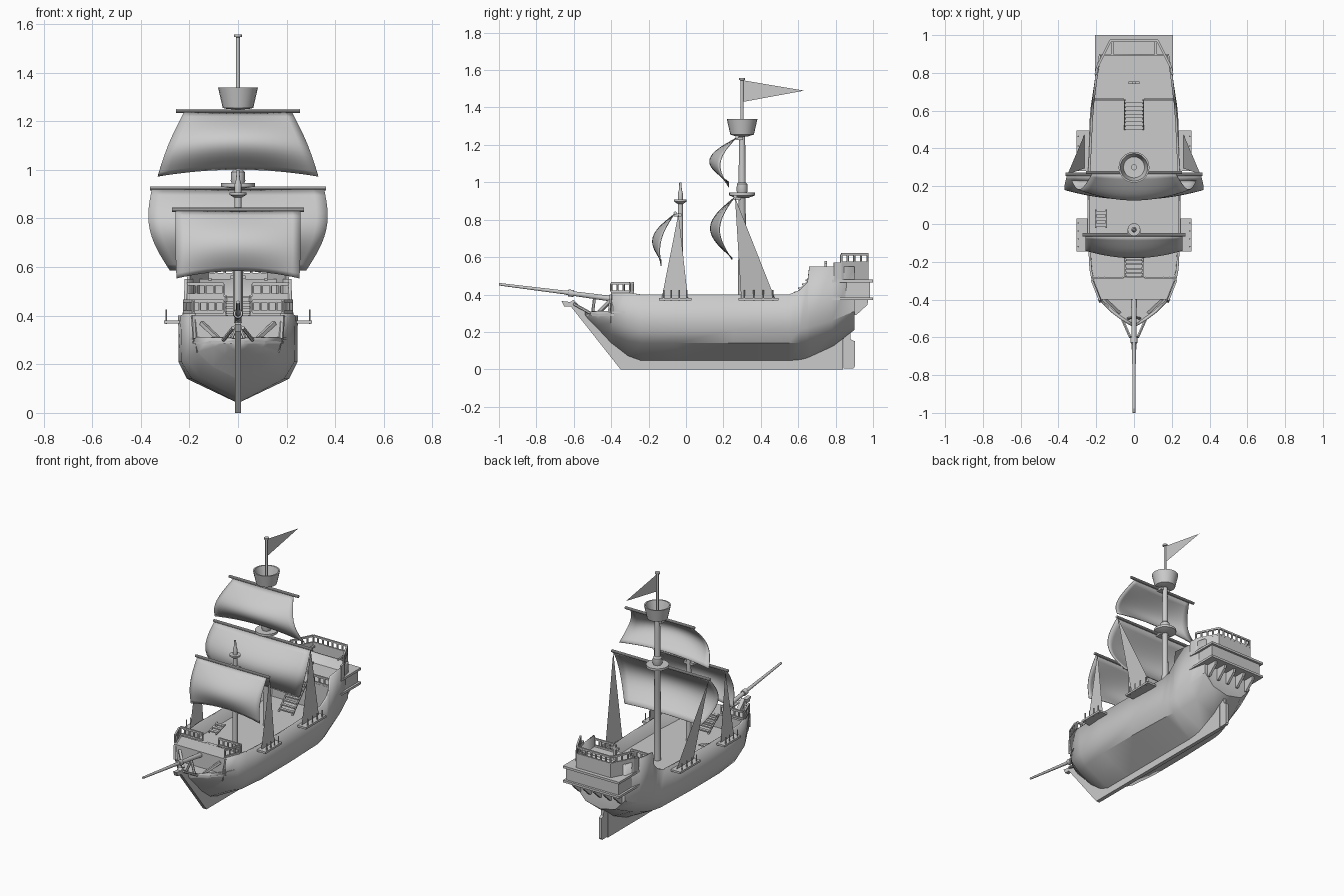
import bpy, bmesh, math
from mathutils import Vector

if "Cube" in bpy.data.objects:
    bpy.data.objects.remove(bpy.data.objects["Cube"])

mat = bpy.data.materials.new("plain_grey")
mat.diffuse_color = (0.6, 0.6, 0.6, 1)
mat.use_nodes = True
mat.node_tree.nodes["Principled BSDF"].inputs["Base Color"].default_value = mat.diffuse_color


def make(name, verts, faces, smooth=False, recalc=True):
    me = bpy.data.meshes.new(name)
    me.from_pydata([tuple(v) for v in verts], [], faces)
    if recalc:
        bm = bmesh.new()
        bm.from_mesh(me)
        bmesh.ops.recalc_face_normals(bm, faces=bm.faces)
        bm.to_mesh(me)
        bm.free()
    me.materials.append(mat)
    ob = bpy.data.objects.new(name, me)
    bpy.context.collection.objects.link(ob)
    if smooth:
        bpy.ops.object.select_all(action='DESELECT')
        ob.select_set(True)
        bpy.context.view_layer.objects.active = ob
        bpy.ops.object.shade_smooth_by_angle(angle=math.radians(35))
    return ob


def box(name, x0, x1, y0, y1, z0, z1):
    return prism(name, [(x0, y0), (x1, y0), (x1, y1), (x0, y1)], z0, z1)


def prism(name, pts, a, b, axis='Z'):
    """Extrude an outline along z, or a (y, z) outline along x."""
    n = len(pts)
    put = (lambda p, h: (p[0], p[1], h)) if axis == 'Z' else (lambda p, h: (h, p[0], p[1]))
    v = [put(p, a) for p in pts] + [put(p, b) for p in pts]
    f = [list(range(n))[::-1], list(range(n, 2 * n))]
    f += [[i, (i + 1) % n, n + (i + 1) % n, n + i] for i in range(n)]
    return make(name, v, f)


def bar(name, a, b, r, r2=None, n=8):
    a, b = Vector(a), Vector(b)
    q = (b - a).to_track_quat('Z', 'Y')
    v = []
    for p, rad in ((a, r), (b, r if r2 is None else r2)):
        v += [p + q @ Vector((rad * math.cos(t), rad * math.sin(t), 0))
              for t in (2 * math.pi * (i + .5) / n for i in range(n))]
    f = [list(range(n))[::-1], list(range(n, 2 * n))]
    f += [[i, (i + 1) % n, n + (i + 1) % n, n + i] for i in range(n)]
    return make(name, v, f, n > 4)


def lathe(name, y, prof, n=20):
    v = [(r * math.cos(2 * math.pi * i / n), y + r * math.sin(2 * math.pi * i / n), z)
         for r, z in prof for i in range(n)]
    f = [[k * n + i, k * n + (i + 1) % n, (k + 1) * n + (i + 1) % n, (k + 1) * n + i]
         for k in range(len(prof) - 1) for i in range(n)]
    f += [list(range(n)), list(range((len(prof) - 1) * n, len(prof) * n))]
    return make(name, v, f, True)


def railing(name, pts, z0, z1, step=0.035):
    for a, b in zip(pts, pts[1:]):
        a, b = Vector(a), Vector(b)
        for z in (z0, z1):
            bar(name + "_beam", (a.x, a.y, z), (b.x, b.y, z), .008, n=4)
        k = max(1, round((b - a).length / step))
        for i in range(k + 1):
            p = a.lerp(b, i / k)
            bar(name + "_post", (p.x, p.y, z0), (p.x, p.y, z1), .006, n=6)


# Hull stations: y, keel z, chine x z, bilge x z, top x z
ST = [(-.54, .28, .012, .29, .015, .30, .015, .305),
      (-.51, .25, .028, .265, .055, .29, .065, .308),
      (-.47, .21, .055, .235, .10, .27, .118, .31),
      (-.405, .14, .10, .19, .165, .25, .183, .31),
      (-.40, .135, .105, .187, .17, .248, .187, .41),
      (-.31, .065, .16, .15, .215, .225, .222, .41),
      (-.24, .04, .19, .14, .232, .21, .236, .40),
      (-.05, .04, .21, .14, .245, .21, .246, .40),
      (.25, .04, .21, .14, .245, .21, .244, .40),
      (.55, .04, .20, .14, .235, .21, .23, .40),
      (.61, .045, .19, .142, .23, .215, .225, .425),
      (.65, .055, .182, .148, .225, .222, .222, .465),
      (.66, .06, .18, .15, .223, .225, .22, .55),
      (.78, .115, .15, .185, .205, .26, .205, .55),
      (.90, .21, .11, .235, .18, .31, .185, .55)]
verts, faces = [], []
for y, k, cx, cz, bx, bz, tx, tz in ST:
    row = [(tx, tz), (bx, bz), (cx, cz)]
    verts += [(-x, y, z) for x, z in row] + [(0, y, k)] + [(x, y, z) for x, z in row[::-1]]
for s in range(len(ST) - 1):
    faces += [[s * 7 + i, s * 7 + i + 1, s * 7 + i + 8, s * 7 + i + 7] for i in range(6)]
faces.append([(len(ST) - 1) * 7 + i for i in range(7)])      # transom
hull = make("hull", verts, faces, True)
mod = hull.modifiers.new("planking", 'SOLIDIFY')
mod.thickness, mod.offset = .012, -1


def half(y):
    for a, b in zip(ST, ST[1:]):
        if a[0] <= y <= b[0]:
            return a[6] + (b[6] - a[6]) * (y - a[0]) / (b[0] - a[0]) - .006
    return ST[-1][6]


def deck(name, y0, y1, z):
    ys = [y0] + [s[0] for s in ST if y0 < s[0] < y1] + [y1]
    prism(name, [(half(y), y) for y in ys] + [(-half(y), y) for y in ys[::-1]], z - .01, z)


deck("beak_deck", -.53, -.385, .295)
deck("fore_deck", -.40, -.28, .40)
deck("main_deck", -.39, .67, .31)
deck("quarter_deck", .655, .90, .48)
for n, y, z in (("fore_bulkhead", -.395, .40), ("fore_deck_bulkhead", -.285, .40), ("quarter_bulkhead", .66, .48)):
    box(n, -half(y), half(y), y - .004, y + .004, .29, z)

# Keel, stem with carved beak, and rudder
prism("keel", [(-.35, 0), (.84, 0), (.84, .2), (.78, .14), (.6, .06), (-.22, .06), (-.4, .17), (-.53, .30),
               (-.58, .35), (-.60, .372), (-.62, .36), (-.665, .365), (-.65, .335), (-.615, .335)], -.013, .013, 'X')
prism("rudder", [(.842, .005), (.895, .005), (.903, .015), (.903, .15), (.88, .16), (.875, .27), (.842, .27)],
      -.01, .01, 'X')

# Stern gallery with flanges and brackets
box("gallery", -.192, .192, .79, .985, .38, .47)
box("gallery_top", -.206, .206, .78, 1.0, .465, .48)
box("gallery_floor", -.206, .206, .78, 1.0, .37, .385)
for x in (-.15, -.075, 0, .075, .15):
    prism("gallery_bracket", [(.89, .29), (.91, .29), (.97, .345), (.975, .375), (.89, .375)], x - .008, x + .008, 'X')

# Poop wall and its railing
path = [(-.203, .79), (-.195, .83), (-.125, .97), (.125, .97), (.195, .83), (.203, .79)]
wall = make("poop_wall", [(x, y, z) for z in (.47, .57) for x, y in path],
            [[i, i + 1, i + 7, i + 6] for i in range(5)], recalc=False)
mod = wall.modifiers.new("thickness", 'SOLIDIFY')
mod.thickness, mod.offset = .012, 0
railing("poop_railing", [(x, y, 0) for x, y in path[1:5]], .57, .615)
box("helm", -.03, .03, .74, .755, .55, .565)
box("helm_post", -.01, .01, .74, .755, .48, .58)

# Paired fittings
for s in (-1, 1):
    railing("fore_side_railing", [(s * .183, -.40, 0), (s * .222, -.30, 0)], .415, .46)
    railing("fore_cross_railing", [(s * .06, -.285, 0), (s * .222, -.285, 0)], .415, .46)
    railing("quarter_railing", [(s * .06, .662, 0), (s * .21, .662, 0)], .485, .53)
    bar("beak_brace", (s * .15, -.40, .37), (s * .075, -.47, .30), .011, n=4)
    bar("bow_rail", (s * .185, -.40, .40), (s * .18, -.41, .305), .008, n=4)
    bar("beak_rail", (s * .02, -.60, .35), (s * .06, -.51, .30), .008, n=6)
    bar("bow_knee", (0, -.49, .375), (s * .03, -.5, .30), .008, n=6)
    bar("poop_bar", (s * .115, .89, .55), (s * .115, .965, .55), .008, n=4)
    # Chain plates, pins and shrouds
    for y0, y1, apex in ((-.145, .03, (s * .262, -.04, .835)), (.28, .495, (s * .352, .262, .92))):
        box("channel", *sorted((s * .235, s * .304)), y0, y1, .368, .381)
        k = 4
        for i in range(k):
            y = y0 + (y1 - y0) * (i + .6) / (k + .2)
            bar("channel_pin", (s * .295, y, .365), (s * .295, y, .425), .004, n=6)
        make("shroud", [(s * .262, y0 + .015, .38), (s * .262, y1 - .02, .38), apex], [[0, 1, 2]])


# Stairs
def stairs(name, x, w, y0, z0, y1, z1, n):
    for i in range(n):
        t = (i + .5) / n
        y, z = y0 + (y1 - y0) * t, z0 + (z1 - z0) * (i + 1) / n
        box(name + "_step", x - w, x + w, y - .01, y + .01, z - .008, z)
    for s in (-1, 1):
        bar(name + "_side", (x + s * w, y0, z0), (x + s * w, y1, z1), .006, n=4)


stairs("fore_stairs", 0, .045, -.17, .31, -.28, .40, 5)
stairs("quarter_stairs", 0, .05, .50, .31, .66, .48, 8)
stairs("hatch_ladder", -.175, .028, -.02, .33, .075, .36, 3)

# Masts, tops and crow's nest
lathe("main_mast", .30, [(.022, .30), (.019, .93), (.03, .955), (.028, .99), (.019, 1.0), (.016, 1.27)])
lathe("main_top", .30, [(.03, .915), (.07, .93), (.07, .945), (.02, .945)])
lathe("crows_nest", .30, [(.03, 1.245), (.063, 1.255), (.082, 1.338), (.073, 1.338), (.056, 1.268), (.01, 1.266)])
lathe("top_mast", .30, [(.008, 1.25), (.008, 1.545), (.016, 1.547), (.016, 1.557), (.004, 1.557)], 12)
lathe("fore_mast", -.03, [(.017, .30), (.014, .92), (.014, .94), (.008, .96), (.006, 1.0)], 14)
lathe("fore_top", -.03, [(.015, .885), (.034, .897), (.034, .907), (.012, .907)], 16)
make("pennant", [(0, .305, 1.545), (0, .305, 1.43), (0, .632, 1.49)], [[0, 1, 2]])

# Bowsprit
bar("bowsprit_base", (0, -.38, .375), (0, -.64, .41), .016, .012, 12)
bar("bowsprit", (0, -.60, .405), (0, -1, .455), .011, .007, 12)
bar("bowsprit_band", (0, -.60, .405), (0, -.63, .409), .019, n=12)


# Sails and yards
def sail(name, tops, bots, flare, edge, mid, arch, yard):
    nu, nv = 16, 14
    (w0, y0, z0), (w1, y1, z1) = tops, bots
    v = []
    for j in range(nv + 1):
        t = j / nv
        b = math.sin(math.pi * t)
        for i in range(nu + 1):
            u = 2 * i / nu - 1
            c = 1 - u * u
            v.append((u * (w0 + (w1 - w0) * t + flare * b),
                      y0 + (y1 - y0) * t - (edge + (mid - edge) * c) * b,
                      z0 + (z1 - z0) * t + arch * c * t))
    f = [[j * (nu + 1) + i, j * (nu + 1) + i + 1, (j + 1) * (nu + 1) + i + 1, (j + 1) * (nu + 1) + i]
         for j in range(nv) for i in range(nu)]
    ob = make(name, v, f, True)
    m = ob.modifiers.new("cloth", 'SOLIDIFY')
    m.thickness = .004
    bar(name + "_yard", (-yard, y0 + .008, z0 + .005), (yard, y0 + .008, z0 + .005), .009, n=10)
    box(name + "_sling", -.035, .035, y0, y0 + .04, z0 - .012, z0 + .004)


sail("upper_sail", (.222, .265, 1.237), (.33, .228, .972), .01, .065, .122, .028, .255)
sail("main_sail", (.355, .255, .918), (.28, .245, .585), .045, .072, .122, .01, .362)
sail("fore_sail", (.256, -.065, .83), (.253, -.135, .553), .003, .035, .078, .03, .272)
